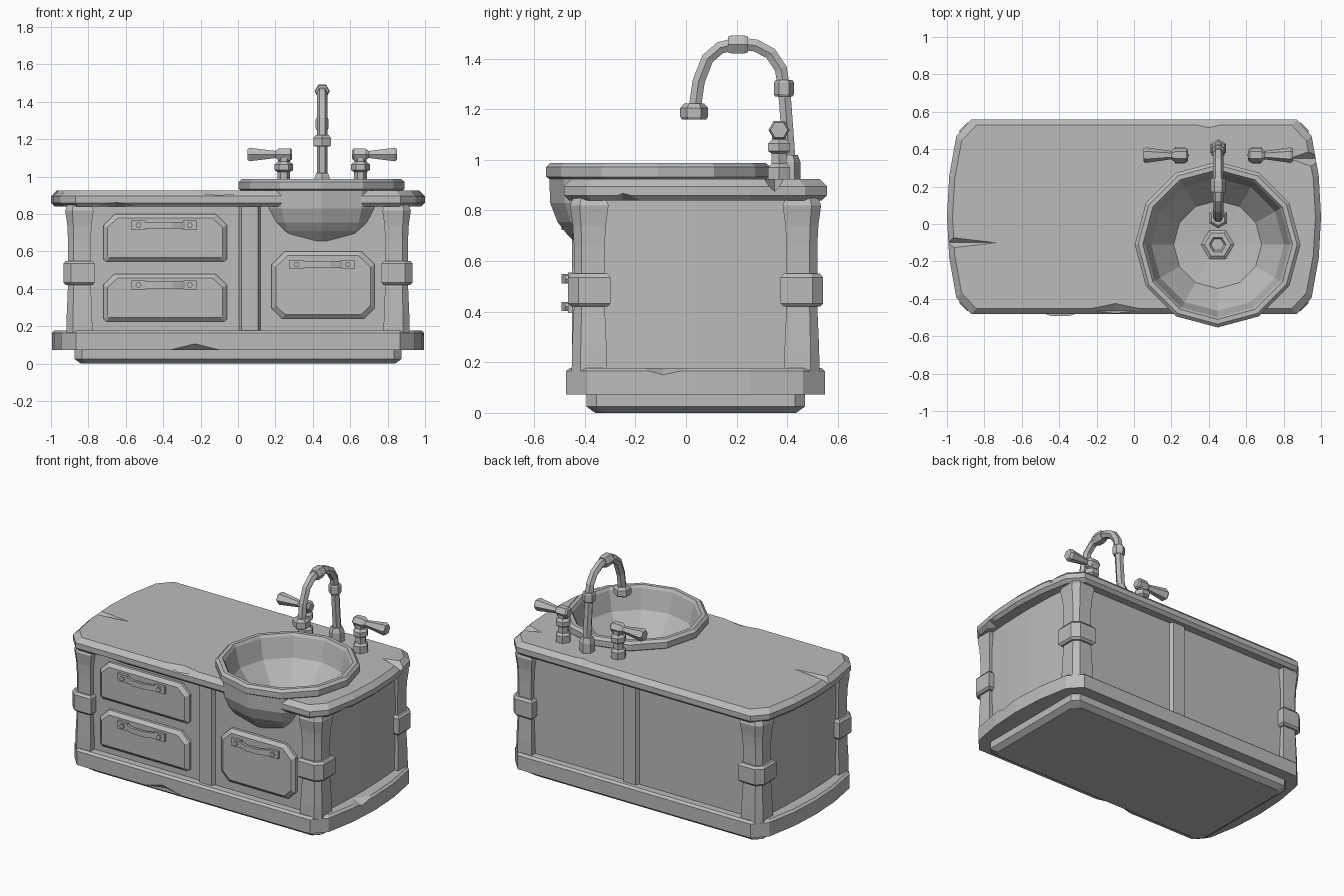
import bpy
import bmesh
from math import sin, cos, pi
from mathutils import Matrix, Vector

old = bpy.data.objects.get("Cube")
if old:
    bpy.data.objects.remove(old, do_unlink=True)

grey = bpy.data.materials.new("plain_grey")
grey.use_nodes = True
grey.diffuse_color = (0.5, 0.5, 0.5, 1)
grey.node_tree.nodes["Principled BSDF"].inputs["Base Color"].default_value = grey.diffuse_color


def add(name, bm):
    bmesh.ops.recalc_face_normals(bm, faces=bm.faces)
    mesh = bpy.data.meshes.new(name)
    bm.to_mesh(mesh)
    bm.free()
    mesh.materials.append(grey)
    ob = bpy.data.objects.new(name, mesh)
    bpy.context.collection.objects.link(ob)
    return ob


def loft(name, rings):
    """Skin a row of equal rings and cap both ends."""
    bm = bmesh.new()
    rows = [[bm.verts.new(p) for p in ring] for ring in rings]
    n = len(rows[0])
    for a, b in zip(rows, rows[1:]):
        for i in range(n):
            j = (i + 1) % n
            bm.faces.new((a[i], a[j], b[j], b[i]))
    bm.faces.new(rows[0])
    bm.faces.new(rows[-1])
    return add(name, bm)


def lathe(name, profile, loc, sides=6, turn=None, phase=0):
    """Turn (radius, height) pairs round an axis."""
    turn = turn or Matrix.Identity(3)
    angles = [2 * pi * i / sides + phase for i in range(sides)]
    return loft(name, [[Vector(loc) + turn @ Vector((r * cos(a), r * sin(a), h)) for a in angles]
                       for r, h in profile])


def box(name, x, y, z):
    return loft(name, [[(x[0], y[0], h), (x[1], y[0], h), (x[1], y[1], h), (x[0], y[1], h)] for h in z])


def cut(target, cutter):
    """Subtract the cutter and throw it away."""
    cutter.hide_render = True
    mod = target.modifiers.new("cut", "BOOLEAN")
    mod.operation = "DIFFERENCE"
    mod.solver = "EXACT"
    mod.object = cutter
    graph = bpy.context.evaluated_depsgraph_get()
    mesh = bpy.data.meshes.new_from_object(target.evaluated_get(graph))
    target.modifiers.clear()
    target.data = mesh
    bpy.data.objects.remove(cutter, do_unlink=True)


def chip(target, loc, size):
    bm = bmesh.new()
    bmesh.ops.create_uvsphere(bm, u_segments=4, v_segments=2, radius=1)
    bmesh.ops.transform(bm, matrix=Matrix.Translation(loc) @ Matrix.Diagonal((*size, 1)), verts=bm.verts)
    cut(target, add("chip_cutter", bm))


MID = 0.038  # depth centre of the cabinet


def slab(name, hx, hy, levels):
    """Slab with bowed ends and clipped corners; levels are (z, inset)."""
    quarter = [(0.87, 1), (0.95, 0.83), (0.988, 0.42), (1, 0)]
    right = quarter + [(x, -y) for x, y in quarter[-2::-1]]
    outline = right + [(-x, -y) for x, y in right]
    return loft(name, [[(x * (hx - d), MID + y * (hy - d), z) for x, y in outline] for z, d in levels])


# Cabinet slabs
counter = slab("countertop", 1.0, 0.52, [(0.84, 0.02), (0.86, 0), (0.895, 0), (0.925, 0.03)])
rim = slab("base_rim", 0.995, 0.512, [(0.072, 0), (0.165, 0), (0.178, 0.015)])

# Straight plinth with clipped corners
plinth_rings = []
for z, inset in ((0, 0.035), (0.025, 0), (0.08, 0)):
    hx, hy, c = 0.875 - inset, 0.432 - inset, 0.04
    half = [(hx, c - hy), (hx, hy - c), (hx - c, hy), (c - hx, hy)]
    plinth_rings.append([(x, MID + y, z) for x, y in half + [(-x, -y) for x, y in half]])
loft("plinth", plinth_rings)

# Cabinet body with slightly bowed sides
side = [(0.885, 0.45), (0.902, 0.2), (0.908, 0), (0.902, -0.2), (0.885, -0.45)]
plan = side + [(-x, -y) for x, y in side]
body = loft("cabinet_body", [[(x, MID + y, z) for x, y in plan] for z in (0.16, 0.86)])

# Upright dividers, front and back
for name, s in (("front_divider", -1), ("back_divider", 1)):
    near, far = MID + s * 0.44, MID + s * 0.474
    loft(name, [[(0, near, z), (0.018, far, z), (0.107, far, z), (0.125, near, z)] for z in (0.16, 0.85)])

# Worn chips on the slab edges
for loc, size in [((-1, -0.1, 0.93), (0.3, 0.035, 0.04)), ((1, 0.35, 0.925), (0.17, 0.06, 0.06)),
                  ((-0.1, -0.465, 0.925), (0.19, 0.04, 0.035)), ((-0.65, -0.475, 0.84), (0.15, 0.05, 0.025)),
                  ((0.4, 0.555, 0.925), (0.18, 0.04, 0.03)), ((0.98, -0.25, 0.84), (0.06, 0.09, 0.03))]:
    chip(counter, loc, size)
for loc, size in [((-0.23, -0.475, 0.072), (0.14, 0.04, 0.035)), ((1, -0.09, 0.18), (0.08, 0.14, 0.035))]:
    chip(rim, loc, size)


# Corner pillars, clipped on the outer edge, with a band round the middle
def post(name, cx, cy, sx, sy, levels):
    shape = [(-1, -1), (1, -1), (1, 0.5), (0.5, 1), (-1, 1)]
    loft(name, [[(cx + sx * h * x, cy + sy * h * y, z) for x, y in shape] for h, z in levels])


for sx, lr in ((1, "left"), (-1, "right")):
    for sy, fb in ((-1, "front"), (1, "back")):
        cy = MID + sy * 0.42
        post(f"{fb}_{lr}_pillar", sx * 0.848, cy, sx, sy,
             [(0.07, 0.16), (0.068, 0.26), (0.061, 0.42), (0.061, 0.66), (0.065, 0.74), (0.076, 0.82), (0.064, 0.85)])
        post(f"{fb}_{lr}_pillar_band", sx * 0.85, cy, sx, sy,
             [(0.072, 0.42), (0.084, 0.433), (0.084, 0.535), (0.072, 0.55)])


# Drawer fronts and door: raised panels with clipped corners
def panel(name, x0, x1, z0, z1, top, low):
    pts = [(x0 + low, z0), (x1 - low, z0), (x1, z0 + low), (x1, z1 - top),
           (x1 - top, z1), (x0 + top, z1), (x0, z1 - top), (x0, z0 + low)]
    cx, cz = (x0 + x1) / 2, (z0 + z1) / 2

    def ring(y, d):
        fx, fz = 1 - 2 * d / (x1 - x0), 1 - 2 * d / (z1 - z0)
        return [(cx + (x - cx) * fx, y, cz + (z - cz) * fz) for x, z in pts]
    loft(name, [ring(-0.39, 0), ring(-0.43, 0), ring(-0.45, 0.022)])


def pull(name, cx, cz):
    to_front = Matrix.Rotation(pi / 2, 3, "X")
    for s in (-1, 1):
        x = cx + s * 0.137
        box(f"{name}_mount", (x - 0.037, x + 0.037), (-0.467, -0.44), (cz - 0.025, cz + 0.025))
        lathe(f"{name}_bolt", [(0.016, 0), (0.016, 0.016)], (x, -0.462, cz), 6, to_front)
    bow = [(-0.12, -0.455), (-0.09, -0.47), (-0.045, -0.485), (0.045, -0.485), (0.09, -0.47), (0.12, -0.455)]
    loft(f"{name}_grip", [[(cx + x, y - 0.008, cz - 0.018), (cx + x, y - 0.008, cz + 0.018),
                           (cx + x, y + 0.01, cz + 0.018), (cx + x, y + 0.01, cz - 0.018)] for x, y in bow])


panel("upper_drawer", -0.72, -0.06, 0.545, 0.80, 0.06, 0.012)
panel("lower_drawer", -0.72, -0.06, 0.225, 0.48, 0.06, 0.012)
panel("cupboard_door", 0.18, 0.73, 0.24, 0.60, 0.07, 0.055)
pull("upper_drawer_pull", -0.395, 0.74)
pull("lower_drawer_pull", -0.395, 0.42)
pull("door_pull", 0.45, 0.53)

# Basin set into the counter and the body front
basin_at = (0.447, -0.11, 0)
for target in (counter, body):
    cut(target, lathe("basin_cutter", [(0.29, 0.668), (0.345, 0.712), (0.383, 0.76), (0.413, 0.83), (0.415, 1)],
                      basin_at, 12))
lathe("basin", [(0.24, 0.65), (0.31, 0.656), (0.362, 0.708), (0.398, 0.755), (0.427, 0.83), (0.43, 0.925),
                (0.443, 0.933), (0.443, 0.972), (0.425, 0.988), (0.4, 0.988), (0.388, 0.97),
                (0.355, 0.84), (0.235, 0.695), (0.08, 0.682)], basin_at, 12)
lathe("drain", [(0.088, 0.67), (0.088, 0.69), (0.07, 0.702), (0.045, 0.702), (0.035, 0.685)], basin_at)

# Tap: curved pipe in the plane x = 0.45
FX = 0.45
path = [Vector((FX, y, z)) for y, z in [
    (0.412, 0.92), (0.405, 1.05), (0.388, 1.28), (0.375, 1.36), (0.335, 1.42), (0.275, 1.452), (0.205, 1.46),
    (0.135, 1.443), (0.085, 1.4), (0.05, 1.31), (0.033, 1.19)]]
rings = []
for i, p in enumerate(path):
    t = (path[min(i + 1, len(path) - 1)] - path[max(i - 1, 0)]).normalized()
    across = Vector((1, 0, 0))
    up = t.cross(across)
    rings.append([p + 0.028 * (cos(k * pi / 3) * across + sin(k * pi / 3) * up) for k in range(6)])
loft("tap_pipe", rings)
along_y = Matrix.Rotation(-pi / 2, 3, "X")
lathe("tap_base", [(0.048, 0.92), (0.048, 0.99), (0.036, 1.02)], (FX, 0.405, 0), phase=pi / 6)
lathe("tap_joint", [(0.034, 1.25), (0.04, 1.26), (0.04, 1.305), (0.034, 1.315)], (FX, 0.387, 0), phase=pi / 6)
lathe("tap_top_collar", [(0.036, -0.04), (0.041, -0.025), (0.041, 0.025), (0.036, 0.04)],
      (FX, 0.205, 1.456), 6, along_y)
lathe("tap_nozzle", [(0.048, 1.16), (0.055, 1.17), (0.055, 1.205), (0.04, 1.222)], (FX, 0.032, 0), phase=pi / 6)

# Hot and cold valves with levers pointing outwards
for s, lr in ((-1, "right"), (1, "left")):
    at = (FX + s * 0.205, 0.368, 0)
    lathe(f"{lr}_valve", [(0.05, 0.92), (0.05, 0.97), (0.034, 0.985), (0.034, 1.025), (0.05, 1.035),
                          (0.05, 1.065), (0.032, 1.08), (0.032, 1.11)], at)
    lathe(f"{lr}_lever", [(0.028, -0.045), (0.038, -0.035), (0.038, 0.025), (0.022, 0.045),
                          (0.039, 0.165), (0.042, 0.18), (0.034, 0.195)],
          (at[0], 0.368, 1.118), 6, Matrix.Rotation(s * pi / 2, 3, "Y"), pi / 6)
